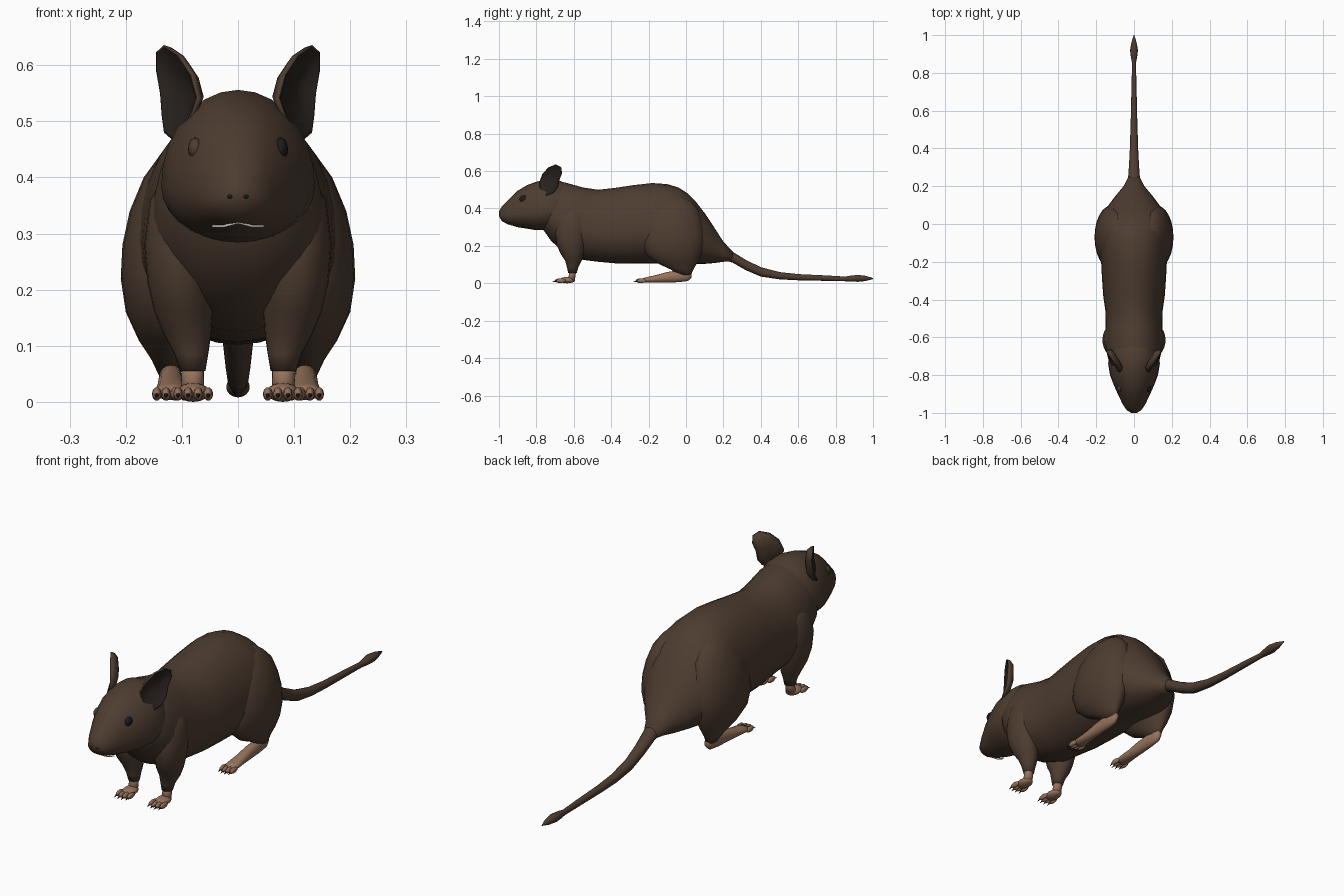
import bpy, bmesh
from math import sin, cos, pi
from mathutils import Vector, Matrix


def material(name, r, g, b):
    m = bpy.data.materials.new(name)
    m.diffuse_color = (r, g, b, 1)
    return m


FUR = material("fur", .075, .046, .030)
SKIN = material("skin", .30, .17, .105)
DARK = material("dark", .012, .011, .012)
LINING = material("ear_lining", .022, .016, .013)
NOSE = material("nose_red", .16, .025, .028)
PALE = material("pale", .65, .6, .55)


def finish(name, bm, mat, mirror=False):
    me = bpy.data.meshes.new(name)
    bm.to_mesh(me)
    bm.free()
    for p in me.polygons:
        p.use_smooth = True
    ob = bpy.data.objects.new(name, me)
    bpy.context.collection.objects.link(ob)
    me.materials.append(mat)
    if mirror:
        ob.modifiers.new("Mirror", 'MIRROR')
    return ob


def loft(name, rings, mat, mirror=False, cap_start=True):
    bm = bmesh.new()
    vs = [[bm.verts.new(p) for p in r] for r in rings]
    n = len(vs[0])
    for a, b in zip(vs, vs[1:]):
        for i in range(n):
            j = (i + 1) % n
            bm.faces.new((a[i], a[j], b[j], b[i]))
    if cap_start:
        bm.faces.new(vs[0][::-1])
    bm.faces.new(vs[-1])
    bmesh.ops.recalc_face_normals(bm, faces=bm.faces)
    return finish(name, bm, mat, mirror)


def section(y, zb, zt, w, cx=0, k=.5, n=28):
    """Egg-shaped upright ring; k is the height of the widest point."""
    cz = zb + k * (zt - zb)
    out = []
    for i in range(n):
        a = 2 * pi * i / n
        s = sin(a)
        out.append((cx + w * cos(a), y, cz + s * ((zt - cz) if s > 0 else (cz - zb))))
    return out


def level(z, cx, cy, rx, ry, n=24):
    """Horizontal elliptical ring for limbs."""
    return [(cx + rx * cos(2 * pi * i / n), cy + ry * sin(2 * pi * i / n), z) for i in range(n)]


def blobs(name, items, mat, mirror=False, seg=16):
    """Ellipsoids given as (centre, radii), joined in one object."""
    bm = bmesh.new()
    for c, r in items:
        bmesh.ops.create_uvsphere(bm, u_segments=seg, v_segments=seg // 2 + 2, radius=1,
                                  matrix=Matrix.Translation(c) @ Matrix.Diagonal((*r, 1)))
    return finish(name, bm, mat, mirror)


# Body
body = [(-.78, .31, .50, .09), (-.72, .225, .53, .135), (-.65, .165, .54, .152),
        (-.55, .125, .512, .152), (-.47, .115, .50, .15), (-.38, .107, .51, .163),
        (-.28, .105, .525, .17), (-.18, .105, .536, .175), (-.10, .108, .53, .18),
        (-.04, .107, .512, .185), (.01, .104, .48, .183), (.05, .102, .44, .168),
        (.10, .104, .375, .135), (.15, .108, .30, .097), (.20, .115, .222, .055),
        (.25, .118, .17, .03)]
loft("body", [section(*r, k=.42) for r in body], FUR)

# Head
head = [(-1.0, .36, .385, .012), (-.985, .333, .41, .04), (-.95, .315, .445, .062),
        (-.90, .30, .495, .086), (-.85, .292, .525, .108), (-.80, .284, .543, .127),
        (-.74, .284, .556, .137), (-.69, .30, .553, .132), (-.64, .35, .535, .105),
        (-.60, .42, .51, .05)]
loft("head", [section(*r, k=.37) for r in head], FUR)

# Tail with a tufted tip
tail = [(.20, .125, .20, .04), (.25, .11, .168, .031), (.32, .07, .125, .026),
        (.40, .036, .086, .022), (.50, .021, .06, .019), (.60, .016, .049, .016),
        (.75, .013, .042, .013), (.85, .011, .036, .010), (.88, .009, .041, .016),
        (.92, .008, .045, .021), (.96, .012, .040, .014), (1.0, .022, .028, .002)]
loft("tail", [section(*r, n=16) for r in tail], FUR)

# Front legs
loft("front_leg", [level(*r) for r in [
    (.42, .09, -.60, .03, .05), (.36, .105, -.61, .052, .075), (.28, .107, -.615, .06, .085),
    (.21, .103, -.615, .058, .078), (.16, .097, -.61, .052, .062), (.12, .09, -.602, .042, .044),
    (.085, .083, -.606, .030, .030), (.055, .081, -.607, .023, .023)]], FUR, True)
loft("front_wrist", [level(*r) for r in [
    (.07, .081, -.606, .02, .02), (.045, .081, -.608, .02, .018),
    (.015, .081, -.615, .021, .02)]], SKIN, True)

# Haunches and hind feet
loft("hind_thigh", [level(*r) for r in [
    (.47, .085, -.06, .02, .04), (.44, .092, -.06, .047, .085), (.40, .10, -.06, .068, .122),
    (.34, .109, -.068, .084, .15), (.28, .115, -.07, .091, .165), (.22, .12, -.07, .089, .168),
    (.16, .125, -.068, .075, .15), (.11, .125, -.05, .052, .11), (.075, .124, -.022, .03, .062),
    (.045, .122, -.005, .018, .032)]], FUR, True)
foot = [(.03, .03, .06, .01), (.01, .012, .07, .018), (-.04, .006, .07, .021),
        (-.10, .004, .06, .023), (-.16, .003, .044, .025), (-.21, .003, .033, .029),
        (-.24, .007, .024, .024)]
loft("hind_foot", [section(*r, cx=.12, n=16) for r in foot], SKIN, True)

# Paws, toes and claws
blobs("front_paw", [((.08, -.635, .017), (.029, .042, .017))], SKIN, True)
for name, cx, y, step in (("front", .08, -.678, .018), ("hind", .12, -.246, .0165)):
    toes = []
    bm = bmesh.new()
    for i in (-1.5, -.5, .5, 1.5):
        x, ty = cx + i * step, y + abs(i) * .006
        toes.append(((x, ty, .014), (.0085, .026, .012)))
        bmesh.ops.create_cone(bm, segments=8, cap_ends=True, radius1=.005, radius2=.0005, depth=.024,
                              matrix=Matrix.Translation((x, ty - .027, .011)) @ Matrix.Rotation(pi / 2 + .3, 4, 'X'))
    blobs(name + "_toes", toes, SKIN, True, 12)
    finish(name + "_claws", bm, DARK, True)

# Ears: a cupped shell with a dark lining
outline = [Vector(p) for p in (
    (.115, -.755, .465), (.088, -.78, .50), (.073, -.785, .54), (.085, -.768, .585),
    (.108, -.735, .62), (.132, -.697, .636), (.146, -.672, .623), (.146, -.668, .59),
    (.139, -.683, .55), (.136, -.69, .51), (.132, -.715, .48))]
centre = sum(outline, Vector()) / len(outline)
facing = Vector((.83, -.56, 0))


def ear_rings(steps):
    return [[centre + (p - centre) * s - facing * d for p in outline] for s, d in steps]


loft("ear", ear_rings([(.3, .034), (.75, .028), (.95, .014), (1, 0), (.9, .004),
                       (.6, .016), (.2, .022)]), FUR, True)
loft("ear_lining", ear_rings([(.96, .0), (.9, .002), (.6, .0135), (.2, .0195)]), LINING, True, cap_start=False)

# Face: the two eyes differ in colour
for name, side, mat in (("right_eye", 1, DARK), ("left_eye", -1, FUR)):
    blobs(name, [((side * .076, -.868, .451), (.013, .022, .02))], mat)
blobs("nose", [((0, -.984, .37), (.027, .016, .016))], NOSE)
blobs("nostrils", [((.013, -.997, .366), (.006, .004, .004))], DARK, True, 8)

# Mouth line
cu = bpy.data.curves.new("mouth", 'CURVE')
cu.dimensions = '3D'
cu.bevel_depth = .0025
sp = cu.splines.new('POLY')
pts = [(-.045, -.925, .313), (-.025, -.945, .313), (0, -.957, .32), (.025, -.945, .313), (.045, -.925, .313)]
sp.points.add(len(pts) - 1)
for p, co in zip(sp.points, pts):
    p.co = (*co, 1)
cu.materials.append(PALE)
bpy.context.collection.objects.link(bpy.data.objects.new("mouth", cu))
